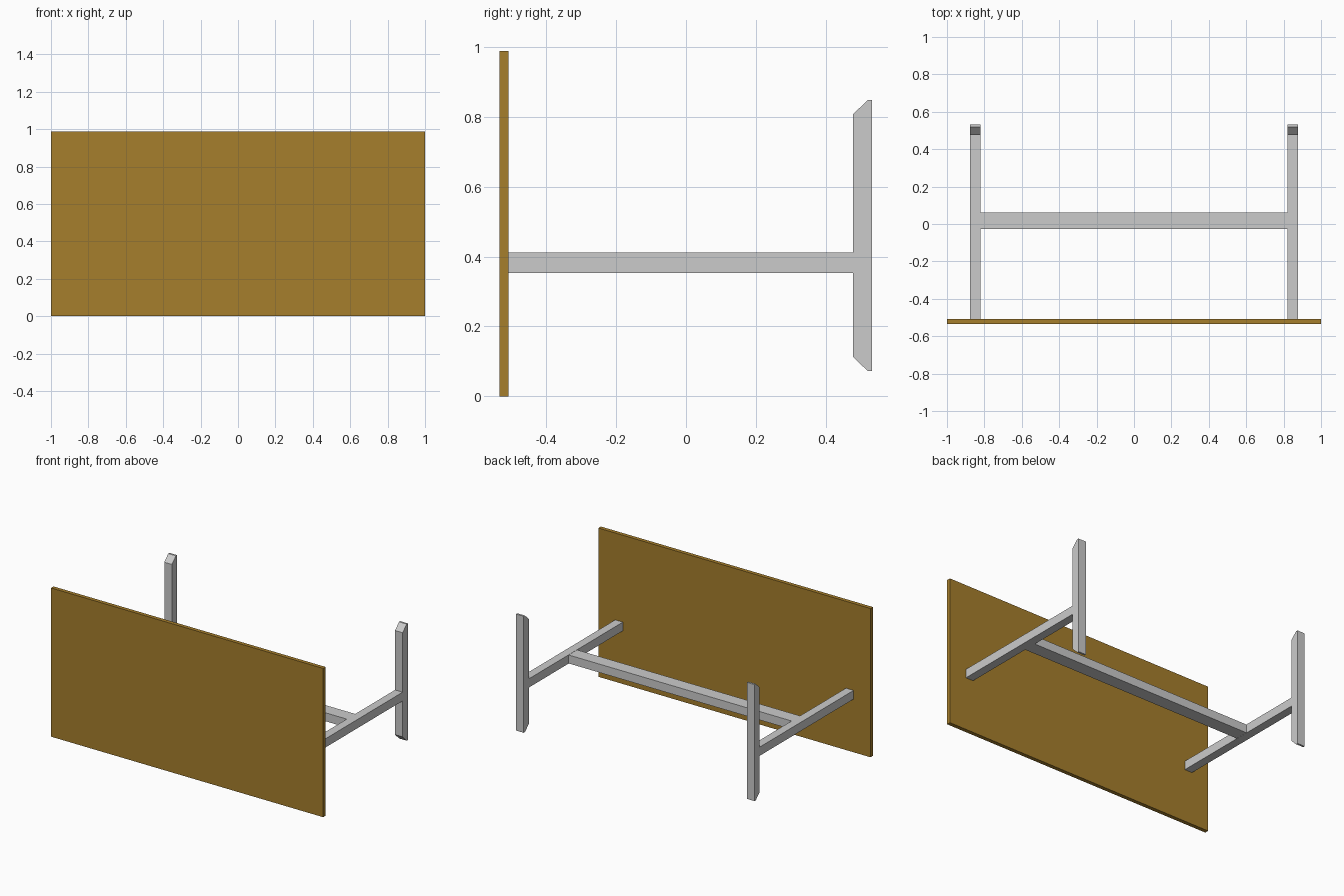
import bpy, bmesh

if "Cube" in bpy.data.objects:
    bpy.data.objects.remove(bpy.data.objects["Cube"])


def prism(name, profile, x0, x1, mat=None):
    """Extrude a (y, z) profile along x."""
    bm = bmesh.new()
    face = bm.faces.new([bm.verts.new((x0, y, z)) for y, z in profile])
    new = bmesh.ops.extrude_face_region(bm, geom=[face])["geom"]
    verts = [v for v in new if isinstance(v, bmesh.types.BMVert)]
    bmesh.ops.translate(bm, verts=verts, vec=(x1 - x0, 0, 0))
    bmesh.ops.recalc_face_normals(bm, faces=bm.faces)
    mesh = bpy.data.meshes.new(name)
    bm.to_mesh(mesh)
    bm.free()
    obj = bpy.data.objects.new(name, mesh)
    bpy.context.collection.objects.link(obj)
    if mat:
        mesh.materials.append(mat)
    return obj


def rect(y0, y1, z0, z1):
    return [(y0, z0), (y1, z0), (y1, z1), (y0, z1)]


wood = bpy.data.materials.new("wood")
wood.diffuse_color = (0.38, 0.21, 0.025, 1)
wood.use_nodes = True
wood.node_tree.nodes["Principled BSDF"].inputs["Base Color"].default_value = wood.diffuse_color

# Table lying on its side: top panel stands upright at the front
prism("table_top", rect(-0.534, -0.508, 0, 0.988), -1, 1, wood)

# Foot bar with bevelled inner corners
foot = [(0.532, 0.073), (0.519, 0.073), (0.477, 0.114),
        (0.477, 0.806), (0.519, 0.847), (0.532, 0.847)]

# One column and one foot on each side
for side, x0, x1 in (("left", -0.876, -0.82), ("right", 0.82, 0.876)):
    prism(side + "_column", rect(-0.508, 0.477, 0.353, 0.411), x0, x1)
    prism(side + "_foot", foot, x0, x1)

# Stretcher joining the columns
prism("stretcher", rect(-0.028, 0.061, 0.354, 0.41), -0.82, 0.82)
